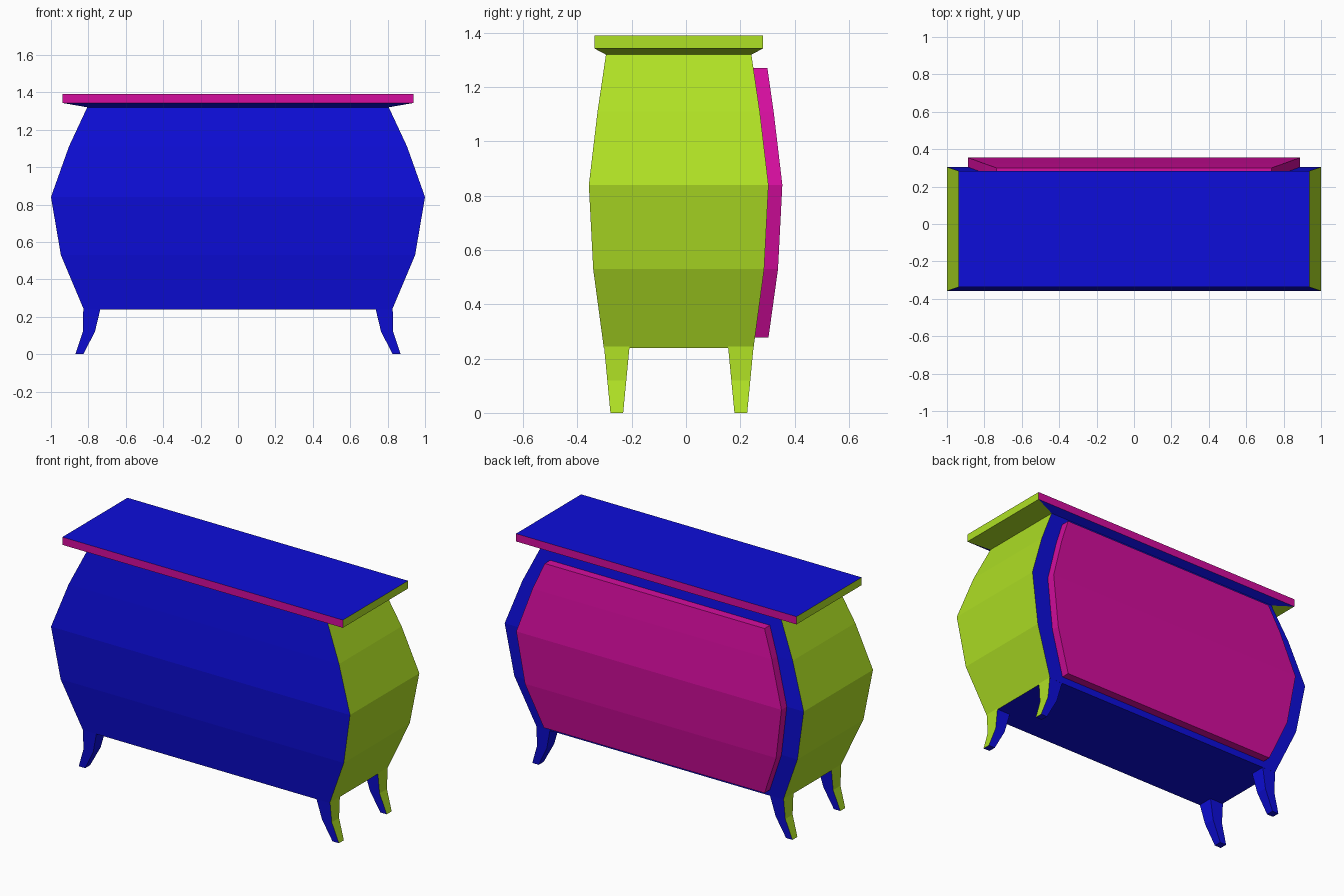
import bpy, bmesh

cube = bpy.data.objects.get("Cube")
if cube:
    bpy.data.objects.remove(cube, do_unlink=True)


def make_material(name, rgb):
    m = bpy.data.materials.new(name)
    m.use_nodes = True
    m.diffuse_color = (*rgb, 1)
    m.node_tree.nodes["Principled BSDF"].inputs["Base Color"].default_value = (*rgb, 1)
    return m


MATERIALS = [make_material("blue", (0.004, 0.004, 0.70)),
             make_material("lime_green", (0.43, 0.75, 0.018)),
             make_material("magenta", (0.66, 0.004, 0.34))]
BLUE, GREEN, MAGENTA = range(3)


def loft(name, rings, colour_rule):
    """Stack rectangles (z, x0, x1, y0, y1) into a closed flat-sided solid."""
    bm = bmesh.new()
    loops = [[bm.verts.new(p) for p in ((x0, y0, z), (x1, y0, z), (x1, y1, z), (x0, y1, z))]
             for z, x0, x1, y0, y1 in rings]
    bm.faces.new(loops[0][::-1])
    bm.faces.new(loops[-1])
    for low, high in zip(loops, loops[1:]):
        for i in range(4):
            j = (i + 1) % 4
            bm.faces.new((low[i], low[j], high[j], high[i]))
    bmesh.ops.recalc_face_normals(bm, faces=bm.faces)
    for f in bm.faces:
        f.material_index = colour_rule(f.normal)
    mesh = bpy.data.meshes.new(name)
    bm.to_mesh(mesh)
    bm.free()
    for m in MATERIALS:
        mesh.materials.append(m)
    obj = bpy.data.objects.new(name, mesh)
    bpy.context.collection.objects.link(obj)
    return obj


def green_ends(n):
    return GREEN if abs(n.x) > abs(n.y) + 0.01 else BLUE


def top_colours(n):
    return MAGENTA if abs(n.y) > 0.9 else green_ends(n)


# Bulging cabinet body: height, half width, half depth
MID_Y = -0.027
body = [(0.24, 0.825, 0.276), (0.53, 0.947, 0.315), (0.84, 1.0, 0.331),
        (1.11, 0.904, 0.299), (1.32, 0.806, 0.268)]
loft("cabinet_body", [(z, -w, w, MID_Y - d, MID_Y + d) for z, w, d in body], green_ends)

# Overhanging top with a shallow sloped underside
top = [(1.32, 0.806, 0.268), (1.343, 0.938, 0.311), (1.39, 0.938, 0.311)]
loft("table_top", [(z, -w, w, MID_Y - d, MID_Y + d) for z, w, d in top], top_colours)

# Raised panel following the curve of the back: height, half width, outer depth
panel = [(0.278, 0.738, 0.304), (0.53, 0.84, 0.339), (0.84, 0.887, 0.355),
         (1.11, 0.80, 0.323), (1.27, 0.735, 0.30)]
loft("back_panel", [(z, -w, w, y - 0.08, y) for z, w, y in panel], lambda n: MAGENTA)

# Four splayed, tapering legs: height, inner x, outer x, y offset centre, half depth
leg = [(0.0, 0.827, 0.87, 0.0235), (0.12, 0.765, 0.83, 0.035), (0.245, 0.735, 0.827, 0.047)]
for side, s in (("left", 1), ("right", -1)):
    for end, y in (("front", -0.255), ("back", 0.202)):
        rings = [(z, *sorted((s * a, s * b)), y - d, y + d) for z, a, b, d in leg]
        loft(f"{end}_{side}_leg", rings,
             lambda n: GREEN if n.x * s > abs(n.y) + 0.3 else BLUE)
